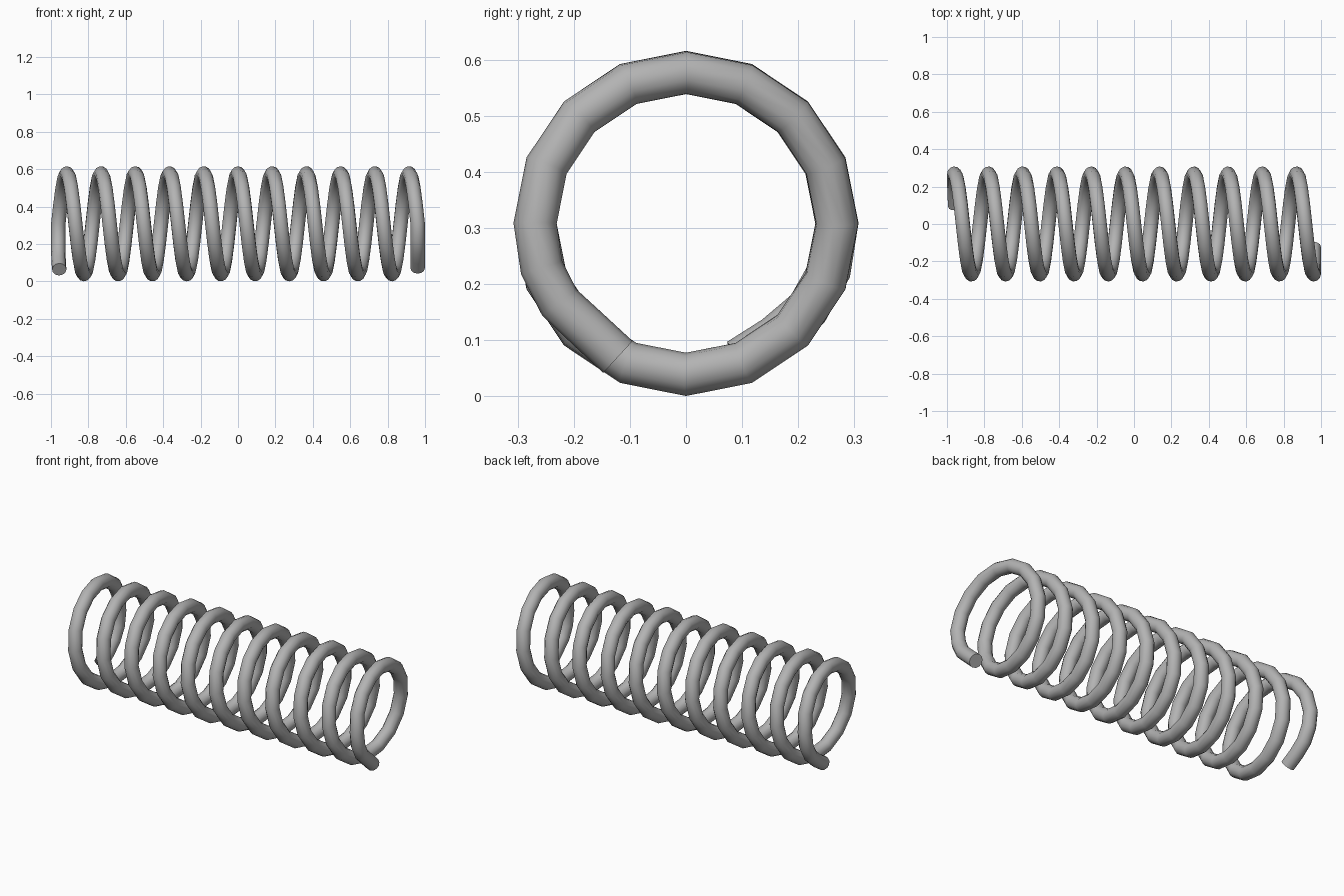
import bpy
from math import cos, sin, pi, radians

default = bpy.data.objects.get("Cube")
if default:
    bpy.data.objects.remove(default, do_unlink=True)

steel = bpy.data.materials.new("grey_steel")
steel.use_nodes = True
colour = (0.45, 0.45, 0.45, 1)
steel.diffuse_color = colour
steel.node_tree.nodes["Principled BSDF"].inputs["Base Color"].default_value = colour

WIRE = 0.0385      # wire radius
RADIUS = 0.269     # coil radius at the wire centre
PITCH = 0.183
CENTRE_Z = 0.308
STEPS = 16         # segments per turn
TURNS = 10.5


def coil_point(turn):
    angle = 2 * pi * turn
    x = (turn - TURNS / 2) * PITCH
    return (x, RADIUS * cos(angle), CENTRE_Z + RADIUS * sin(angle))


def flat_point(x, degrees, radius):
    a = radians(degrees)
    return (x, radius * cos(a), CENTRE_Z + radius * sin(a))


# Evenly pitched turns, with a flat tail at each end
coil = [coil_point(i / STEPS) for i in range(int(TURNS * STEPS) + 1)]
left_x, right_x = coil[0][0], coil[-1][0]
left_tail = [flat_point(left_x + 0.005, -69, 0.261), flat_point(left_x + 0.002, -52, 0.257),
             flat_point(left_x, -35, 0.265), flat_point(left_x, -18, RADIUS)]
right_tail = [flat_point(right_x, 197, RADIUS), flat_point(right_x, 212, 0.266),
              flat_point(right_x, 227, 0.257), flat_point(right_x, 243, 0.267)]
path = left_tail + coil + right_tail

# Round wire swept along the path
curve = bpy.data.curves.new("coil_spring", "CURVE")
curve.dimensions = "3D"
curve.bevel_depth = WIRE
curve.bevel_resolution = 4
curve.use_fill_caps = True
spline = curve.splines.new("POLY")
spline.points.add(len(path) - 1)
for point, co in zip(spline.points, path):
    point.co = (*co, 1)
curve.materials.append(steel)

spring = bpy.data.objects.new("coil_spring", curve)
bpy.context.collection.objects.link(spring)
bpy.ops.object.select_all(action="DESELECT")
spring.select_set(True)
bpy.context.view_layer.objects.active = spring
bpy.ops.object.convert(target="MESH")
bpy.ops.object.shade_smooth_by_angle(angle=radians(50))
